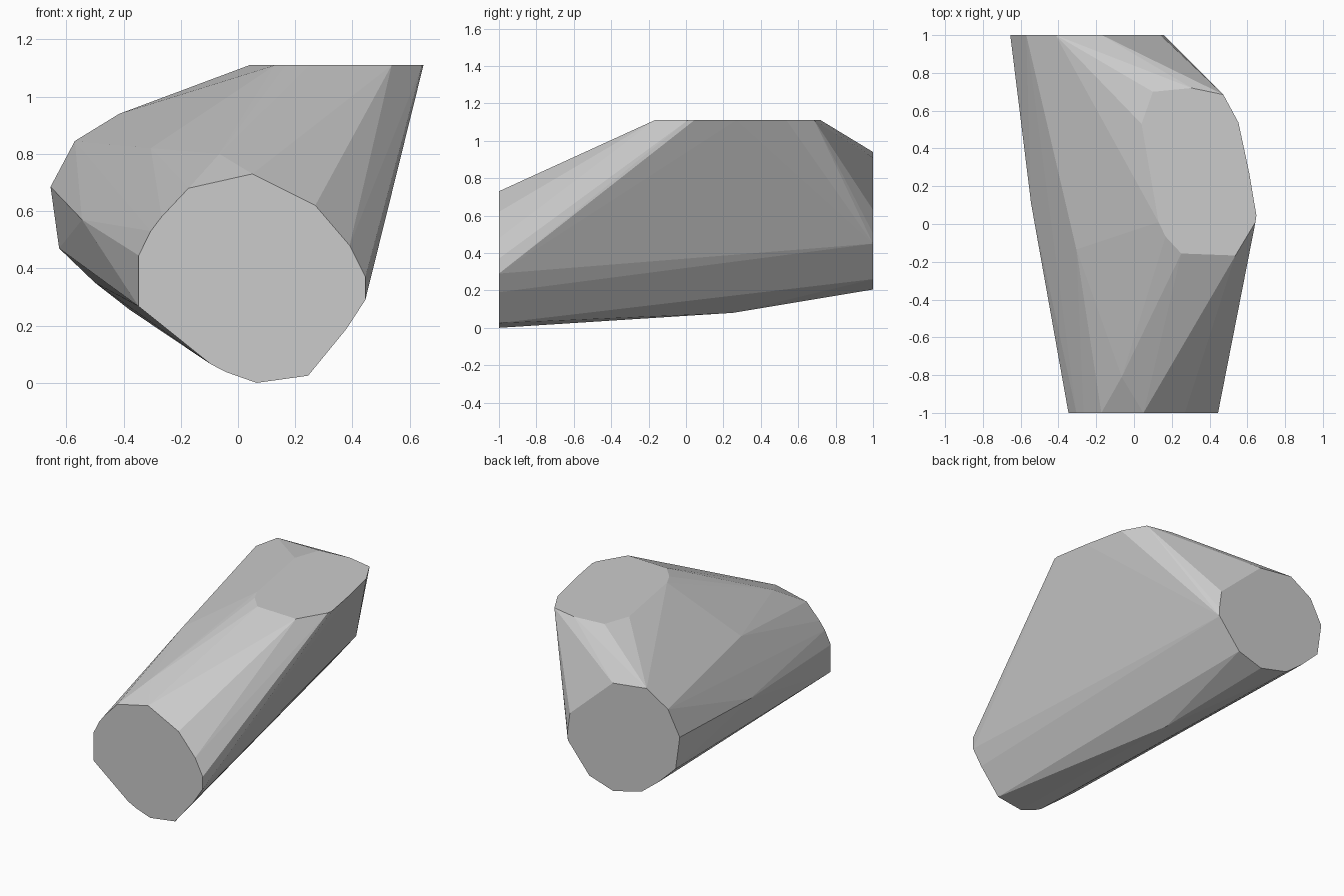
import bpy, bmesh

# Outline of the flat front end, (x, z) at y = -1
front = [(0.05, 0.73), (0.27, 0.62), (0.39, 0.48), (0.445, 0.37), (0.445, 0.29),
         (0.38, 0.19), (0.245, 0.025), (0.065, 0.0), (-0.04, 0.037), (-0.095, 0.065),
         (-0.347, 0.267), (-0.347, 0.445), (-0.305, 0.53), (-0.267, 0.58), (-0.173, 0.68)]

# Outline of the flat back end, (x, z) at y = 1
back = [(-0.415, 0.94), (-0.57, 0.845), (-0.655, 0.685), (-0.625, 0.47), (-0.5, 0.35),
        (-0.378, 0.255), (-0.174, 0.205), (0.0, 0.26), (0.155, 0.45), (0.157, 0.505),
        (0.14, 0.63), (-0.17, 0.91)]

# Outline of the flat top, (x, y) at z = 1.11
top = [(0.10, 0.70), (0.305, 0.72), (0.473, 0.685), (0.553, 0.537), (0.61, 0.27),
       (0.648, 0.045), (0.643, 0.01), (0.537, -0.167), (0.25, -0.156), (0.167, -0.066),
       (0.13, 0.01), (0.04, 0.53)]

# Single corners on the worn flanks between the flat ends
corners = [(-0.545, 0.11, 0.57), (-0.05, 0.25, 0.08), (-0.065, -0.81, 0.80),
           (-0.305, -0.135, 0.82)]

points = ([(x, -1, z) for x, z in front] + [(x, 1, z) for x, z in back]
          + [(x, y, 1.11) for x, y in top] + corners)

# Skin the three outlines into one faceted convex stone
bm = bmesh.new()
for p in points:
    bm.verts.new(p)
hull = bmesh.ops.convex_hull(bm, input=bm.verts)
loose = [v for v in bm.verts if not v.link_faces]
bmesh.ops.delete(bm, geom=loose, context='VERTS')
bmesh.ops.dissolve_limit(bm, angle_limit=0.01, verts=bm.verts, edges=bm.edges)
bmesh.ops.recalc_face_normals(bm, faces=bm.faces)

mesh = bpy.data.meshes.new("faceted_stone")
bm.to_mesh(mesh)
bm.free()
stone = bpy.data.objects.new("faceted_stone", mesh)
bpy.context.collection.objects.link(stone)
